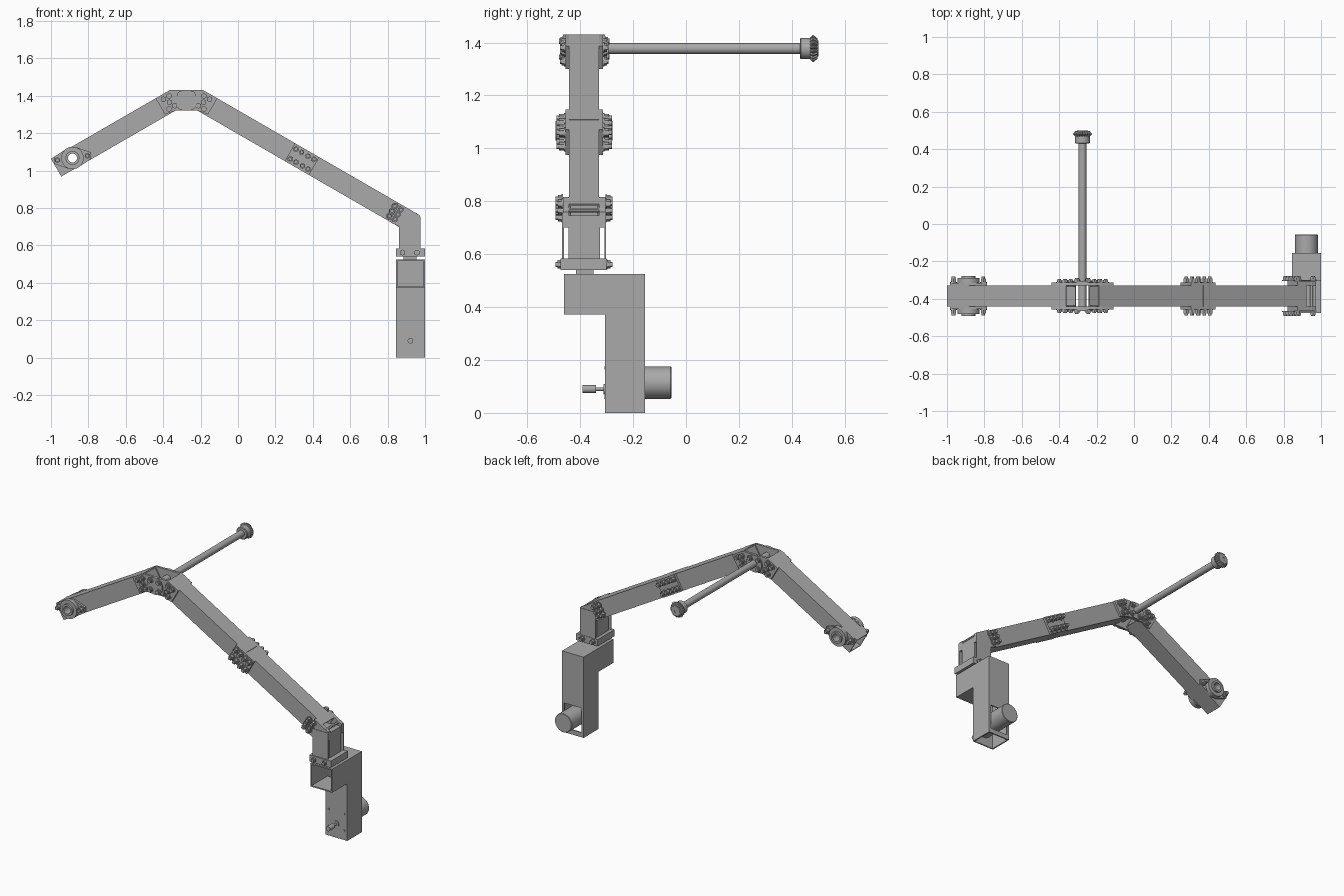
import bpy, bmesh, math
from mathutils import Matrix, Vector

cube = bpy.data.objects.get("Cube")
if cube:
    bpy.data.objects.remove(cube)

grey = bpy.data.materials.new("machined grey")
grey.use_nodes = True
grey.diffuse_color = (0.4, 0.4, 0.4, 1)
grey.node_tree.nodes["Principled BSDF"].inputs["Base Color"].default_value = grey.diffuse_color

MID = -0.385                      # y of the arm's centre plane
HALF = 0.0567                     # half the arm's width
DOWN = math.radians(30)
parts = []


def finish(name, bm):
    bmesh.ops.recalc_face_normals(bm, faces=bm.faces)
    mesh = bpy.data.meshes.new(name)
    bm.to_mesh(mesh)
    bm.free()
    mesh.materials.append(grey)
    obj = bpy.data.objects.new(name, mesh)
    bpy.context.collection.objects.link(obj)
    parts.append(obj)
    return obj


def lathe(bm, x, z, profile, n=24, hollow=False, tooth=1.0):
    """Spin (y, radius) pairs about an axis along y."""
    rings = []
    for y, r in profile:
        ring = []
        for i in range(n):
            a = math.tau * (i + 0.5) / n
            k = r * (tooth if i % 4 > 1 else 1)
            ring.append(bm.verts.new((x + k * math.cos(a), y, z + k * math.sin(a))))
        rings.append(ring)
    pairs = list(zip(rings, rings[1:]))
    if hollow:
        pairs.append((rings[-1], rings[0]))
    else:
        bm.faces.new(rings[0])
        bm.faces.new(rings[-1])
    for a, b in pairs:
        for i in range(n):
            j = (i + 1) % n
            bm.faces.new((a[i], a[j], b[j], b[i]))


def spun(name, x, z, profile, **kw):
    bm = bmesh.new()
    lathe(bm, x, z, profile, **kw)
    return finish(name, bm)


def prism(name, pts, lo, hi, axis="y"):
    """Extrude an xz profile along y, or a yz profile along x."""
    bm = bmesh.new()
    place = (lambda p, d: (p[0], d, p[1])) if axis == "y" else (lambda p, d: (d, p[0], p[1]))
    a = [bm.verts.new(place(p, lo)) for p in pts]
    b = [bm.verts.new(place(p, hi)) for p in pts]
    bm.faces.new(a)
    bm.faces.new(b)
    for i in range(len(pts)):
        j = (i + 1) % len(pts)
        bm.faces.new((a[i], a[j], b[j], b[i]))
    return finish(name, bm)


def box(name, x0, x1, y0, y1, z0, z1):
    return prism(name, [(x0, z0), (x1, z0), (x1, z1), (x0, z1)], y0, y1)


def plates(name, pts, inner, outer):
    return [prism(f"{side}_{name}", pts, MID + s * inner, MID + s * outer)
            for side, s in (("front", -1), ("back", 1))]


def bolts(name, points, base, top):
    """Hex heads with a stub, on both sides of the arm."""
    bm = bmesh.new()
    for x, z in points:
        for s in (-1, 1):
            at = lambda d: MID + s * d
            neck = base + 0.7 * (top - base)
            lathe(bm, x, z, [(at(base), 0.019), (at(base + 0.005), 0.019)], n=16)
            lathe(bm, x, z, [(at(base + 0.005), 0.016), (at(neck), 0.016)], n=6)
            lathe(bm, x, z, [(at(neck), 0.01), (at(top), 0.01)], n=12)
    finish(name, bm)


def tube(name, start, angle, s0, s1, wall=0.007):
    """Open square tube; start is the upper edge, running down +x at angle."""
    bm = bmesh.new()
    ends = []
    for s in (s0, s1):
        for w in (0, wall):
            h = HALF - w
            ends.append([bm.verts.new((s, y, z)) for y, z in
                         ((-h, -w), (h, -w), (h, w - 0.11), (-h, w - 0.11))])
    outer0, inner0, outer1, inner1 = ends
    for a, b in ((outer0, outer1), (inner0, inner1), (outer0, inner0), (outer1, inner1)):
        for i in range(4):
            j = (i + 1) % 4
            bm.faces.new((a[i], a[j], b[j], b[i]))
    bm.transform(Matrix.Translation((start[0], MID, start[1])) @ Matrix.Rotation(angle, 4, "Y"))
    return finish(name, bm)


def cut(obj, cutter):
    mod = obj.modifiers.new("cut", "BOOLEAN")
    mod.operation = "DIFFERENCE"
    mod.solver = "EXACT"
    mod.object = cutter
    bpy.context.view_layer.objects.active = obj
    bpy.ops.object.modifier_apply(modifier=mod.name)


def discard(obj):
    parts.remove(obj)
    bpy.data.objects.remove(obj)


def on_long_arm(s, depth):
    """Point on the long arm's side, s along it and depth below its top edge."""
    return (-0.187 + s * math.cos(DOWN) - depth * math.sin(DOWN),
            1.43 - s * math.sin(DOWN) - depth * math.cos(DOWN))


# Arm tubes
short_arm = tube("short_arm", (-1.0, 1.063), -DOWN, 0, 0.734)
tube("long_arm_upper", (-0.187, 1.43), DOWN, 0, 0.642)
tube("long_arm_lower", (-0.187, 1.43), DOWN, 0.644, 1.28)

# Bearing at the free end, bored right through
BX, BZ = -0.885, 1.067
flange = [(BX + dx * sx, BZ + dz * sx) for sx in (1, -1)
          for dx, dz in ((0.1, -0.005), (0.1, 0.03), (0.025, 0.056), (-0.025, 0.054))]
flanges = plates("bearing_flange", flange, HALF, 0.07)
bore = spun("bore", BX, BZ, [(MID - 0.2, 0.024), (MID + 0.2, 0.024)], n=32)
for obj in [short_arm] + flanges:
    cut(obj, bore)
discard(bore)
for side, s in (("front", -1), ("back", 1)):
    ring = [(0.069, 0.024), (0.069, 0.06), (0.095, 0.06), (0.095, 0.037), (0.108, 0.037), (0.108, 0.024)]
    spun(side + "_bearing", BX, BZ, [(MID + s * d, r) for d, r in ring], n=32, hollow=True)
bolts("bearing_bolts", [(BX - 0.08, BZ - 0.012), (BX + 0.08, BZ + 0.012)], 0.07, 0.105)

# Elbow plates with bolts on each arm
EX = -0.2755
half = [(0.0885, 1.43), (0.165, 1.386), (0.115, 1.3), (0.058, 1.32)]
elbow = [(EX + x, z) for x, z in half] + [(EX - x, z) for x, z in reversed(half)]
plates("elbow_plate", elbow, HALF, 0.071)
elbow_bolts = [on_long_arm(s, d) for s, d in
               ((0.02, 0.085), (0.055, 0.085), (0.035, 0.055), (0.02, 0.025), (0.055, 0.025))]
bolts("elbow_bolts", elbow_bolts + [(2 * EX - x, z) for x, z in elbow_bolts], 0.071, 0.092)

# Bearing discs and cross shaft
for side, s in (("front", -1), ("back", 1)):
    spun(side + "_shaft_disc", EX, 1.375, [(MID + s * 0.07, 0.055), (MID + s * 0.079, 0.055)], n=32)
bolts("shaft_disc_bolts", [(EX + a, 1.375 + b) for a in (-0.03, 0.03) for b in (-0.03, 0.03)], 0.078, 0.095)
spun("cross_shaft", EX, 1.377, [(MID - 0.055, 0.021), (0.44, 0.021)])
spun("gear_hub", EX, 1.377, [(0.43, 0.036), (0.434, 0.04), (0.47, 0.04)], n=32)
spun("bevel_gear", EX, 1.377, [(0.468, 0.04), (0.48, 0.052), (0.498, 0.038)], n=80, tooth=0.87)
spun("gear_face", EX, 1.377, [(0.49, 0.012), (0.49, 0.03), (0.5, 0.03), (0.5, 0.012)], hollow=True)

# Splice halfway along the long arm
splice = [on_long_arm(0.643 + s, d) for s, d in ((-0.075, 0), (0.075, 0), (0.075, 0.11), (-0.075, 0.11))]
plates("splice_plate", splice, HALF, 0.071)
bolts("splice_bolts", [on_long_arm(0.643 + s, d) for s in (-0.055, -0.02, 0.02, 0.055)
                       for d in (0.025, 0.085)], 0.071, 0.105)

# Wrist: thick gussets, thin side plates and an inner block
plates("wrist_gusset", [(0.82, 0.72), (0.875, 0.817), (0.973, 0.76), (0.973, 0.7), (0.862, 0.7)], HALF, 0.08)
plates("wrist_side_plate", [(0.862, 0.57), (0.975, 0.57), (0.975, 0.755), (0.862, 0.755)], 0.077, 0.083)
bolts("wrist_bolts", [on_long_arm(s, d) for s in (1.2, 1.235) for d in (0.025, 0.055, 0.085)], 0.08, 0.108)
box("wrist_block", 0.868, 0.97, MID - 0.06, MID + 0.06, 0.58, 0.746)
spun("wrist_spacer", 0.95, 0.766, [(MID - 0.075, 0.008), (MID + 0.075, 0.008)], n=12)
box("wrist_foot", 0.846, 1.0, MID - 0.09, MID + 0.085, 0.54, 0.583)
bolts("foot_bolts", [(0.88, 0.561), (0.957, 0.561)], 0.083, 0.108)
box("foot_spindle", 0.885, 0.955, MID - 0.03, MID + 0.035, 0.524, 0.541)

# Hollow housing, open at its front and underneath
housing = prism("gear_housing", [(-0.155, 0), (-0.155, 0.525), (-0.4615, 0.525), (-0.4615, 0.372),
                                 (-0.306, 0.372), (-0.306, 0)], 0.845, 1.0, "x")
hollow = prism("hollow", [(-0.163, -0.1), (-0.163, 0.517), (-0.55, 0.517), (-0.55, 0.38),
                          (-0.298, 0.38), (-0.298, -0.1)], 0.853, 0.992, "x")
window = box("window", 0.86, 0.985, -0.2, -0.1, 0.03, 0.19)
for cutter in (hollow, window):
    cut(housing, cutter)
    discard(cutter)

# Motor, its screws and output coupling
CX = 0.922
spun("motor", CX, 0.114, [(-0.298, 0.061), (-0.058, 0.061), (-0.055, 0.058)], n=40)
spun("motor_shaft", CX, 0.09, [(-0.35, 0.007), (-0.298, 0.007)], n=16)
spun("shaft_collar", CX, 0.09, [(-0.311, 0.02), (-0.3, 0.02)])
spun("shaft_coupling", CX, 0.09, [(-0.392, 0.015), (-0.34, 0.015)])
bm = bmesh.new()
for dx in (-0.056, 0.056):
    for z in (0.06, 0.17):
        lathe(bm, CX + dx, z, [(-0.309, 0.007), (-0.3, 0.007)], n=12)
finish("motor_screws", bm)

# Round parts shaded smooth, edges kept sharp
for obj in bpy.context.view_layer.objects:
    obj.select_set(obj in parts)
bpy.context.view_layer.objects.active = parts[0]
bpy.ops.object.shade_smooth_by_angle(angle=math.radians(30))
